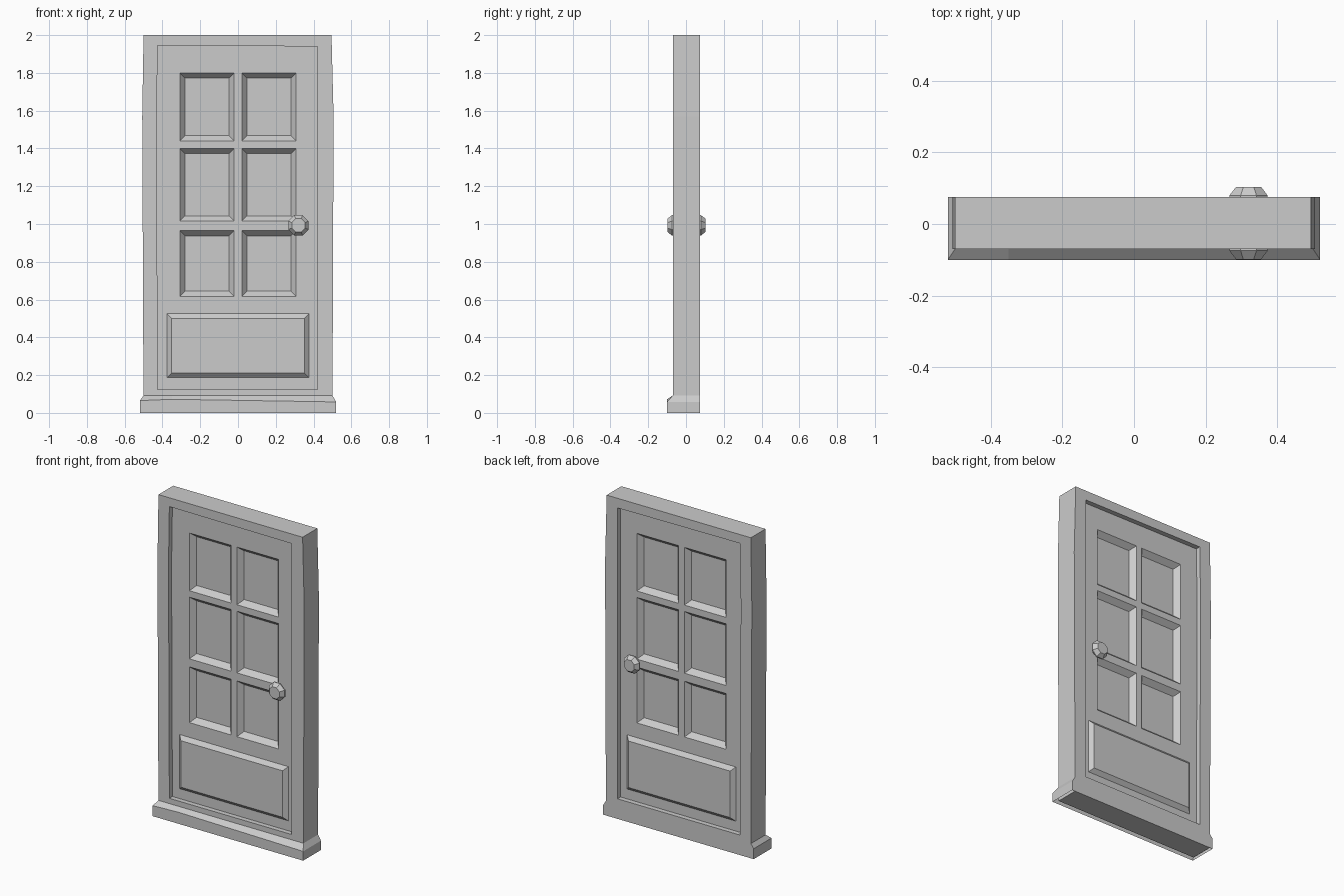
import bpy, bmesh, math

if "Cube" in bpy.data.objects:
    bpy.data.objects.remove(bpy.data.objects["Cube"])

BACK, FRONT = 0.075, -0.07      # frame faces
MID = (BACK + FRONT) / 2        # symmetry plane between front and back
HALF = 0.042                    # half thickness of the door leaf


def finish(bm, name):
    bmesh.ops.remove_doubles(bm, verts=bm.verts, dist=1e-5)
    bmesh.ops.recalc_face_normals(bm, faces=bm.faces)
    me = bpy.data.meshes.new(name)
    bm.to_mesh(me)
    bm.free()
    ob = bpy.data.objects.new(name, me)
    bpy.context.collection.objects.link(ob)
    return ob


def quad(bm, pts):
    return bm.faces.new([bm.verts.new(p) for p in pts])


def rect(x0, x1, z0, z1, y, inset=0.0):
    a, b, c, d = x0 + inset, x1 - inset, z0 + inset, z1 - inset
    return [(a, y, c), (b, y, c), (b, y, d), (a, y, d)]


def sloped_panel(bm, outer, inner):
    """Sloping border between two rectangles plus the inner face."""
    for i in range(4):
        j = (i + 1) % 4
        quad(bm, [outer[i], outer[j], inner[j], inner[i]])
    quad(bm, inner)


# Door frame: ring of paired outer / inner points, slightly bowed jambs
outer = [(-0.50, 0), (-0.507, 1.57), (-0.50, 2), (0.495, 2), (0.506, 1.57), (0.50, 0)]
inner = [(-0.425, 0.125), (-0.431, 1.57), (-0.425, 1.945), (0.42, 1.94), (0.42, 1.57), (0.42, 0.125)]
bm = bmesh.new()
n = len(outer)
for i in range(n):
    j = (i + 1) % n
    for y in (FRONT, BACK):
        quad(bm, [(x, y, z) for x, z in (outer[i], outer[j], inner[j], inner[i])])
    for ring in (outer, inner):
        (xa, za), (xb, zb) = ring[i], ring[j]
        quad(bm, [(xa, FRONT, za), (xb, FRONT, zb), (xb, BACK, zb), (xa, BACK, za)])
finish(bm, "door_frame")

# Door leaf: grid of cells on both faces, window cells sunk with sloped borders
xs = [-0.435, -0.308, -0.02, 0.02, 0.308, 0.43]
zs = [0.115, 0.617, 0.965, 1.015, 1.40, 1.44, 1.80, 1.95]
bm = bmesh.new()
for s in (-1, 1):
    for i in range(len(xs) - 1):
        for k in range(len(zs) - 1):
            cell = (xs[i], xs[i + 1], zs[k], zs[k + 1])
            face = rect(*cell, MID + s * HALF)
            if i in (1, 3) and k in (1, 3, 5):
                sloped_panel(bm, face, rect(*cell, MID + s * (HALF - 0.032), 0.028))
            else:
                quad(bm, face)
finish(bm, "door_leaf")

# Raised lower panels, front and back
for s, name in ((-1, "front_lower_panel"), (1, "back_lower_panel")):
    bm = bmesh.new()
    cell = (-0.375, 0.375, 0.187, 0.525)
    sloped_panel(bm, rect(*cell, MID + s * HALF),
                 rect(*cell, MID + s * (HALF + 0.022), 0.024))
    finish(bm, name)

# Octagonal door knobs turned from a profile of (radius, distance from centre)
profile = [(0.026, 0.04), (0.026, 0.054), (0.058, 0.07), (0.058, 0.077), (0.038, 0.101)]
for s, name in ((-1, "front_knob"), (1, "back_knob")):
    bm = bmesh.new()
    rings = []
    for r, d in profile:
        rings.append([bm.verts.new((0.32 + r * math.cos(a), MID + s * d, 0.993 + r * math.sin(a)))
                      for a in [math.pi / 8 + k * math.pi / 4 for k in range(8)]])
    for a, b in zip(rings, rings[1:]):
        for k in range(8):
            m = (k + 1) % 8
            bm.faces.new([a[k], a[m], b[m], b[k]])
    bm.faces.new(rings[-1])
    finish(bm, name)

# Sill: shell wrapped round the frame foot, sloped on top and open below
def sill_level(h, yf, zl, zm, zr):
    return [(-0.5, BACK, zl), (-h, BACK, zl), (-h, yf, zl), (-0.35, yf, zm),
            (h, yf, zr), (h, BACK, zr), (0.5, BACK, zr)]


levels = [sill_level(0.52, -0.10, 0, 0, 0),
          sill_level(0.52, -0.10, 0.065, 0.072, 0.058),
          sill_level(0.5, FRONT, 0.092, 0.092, 0.092)]
bm = bmesh.new()
for lo, hi in zip(levels, levels[1:]):
    for i in range(len(lo) - 1):
        quad(bm, [lo[i], lo[i + 1], hi[i + 1], hi[i]])
finish(bm, "door_sill")
